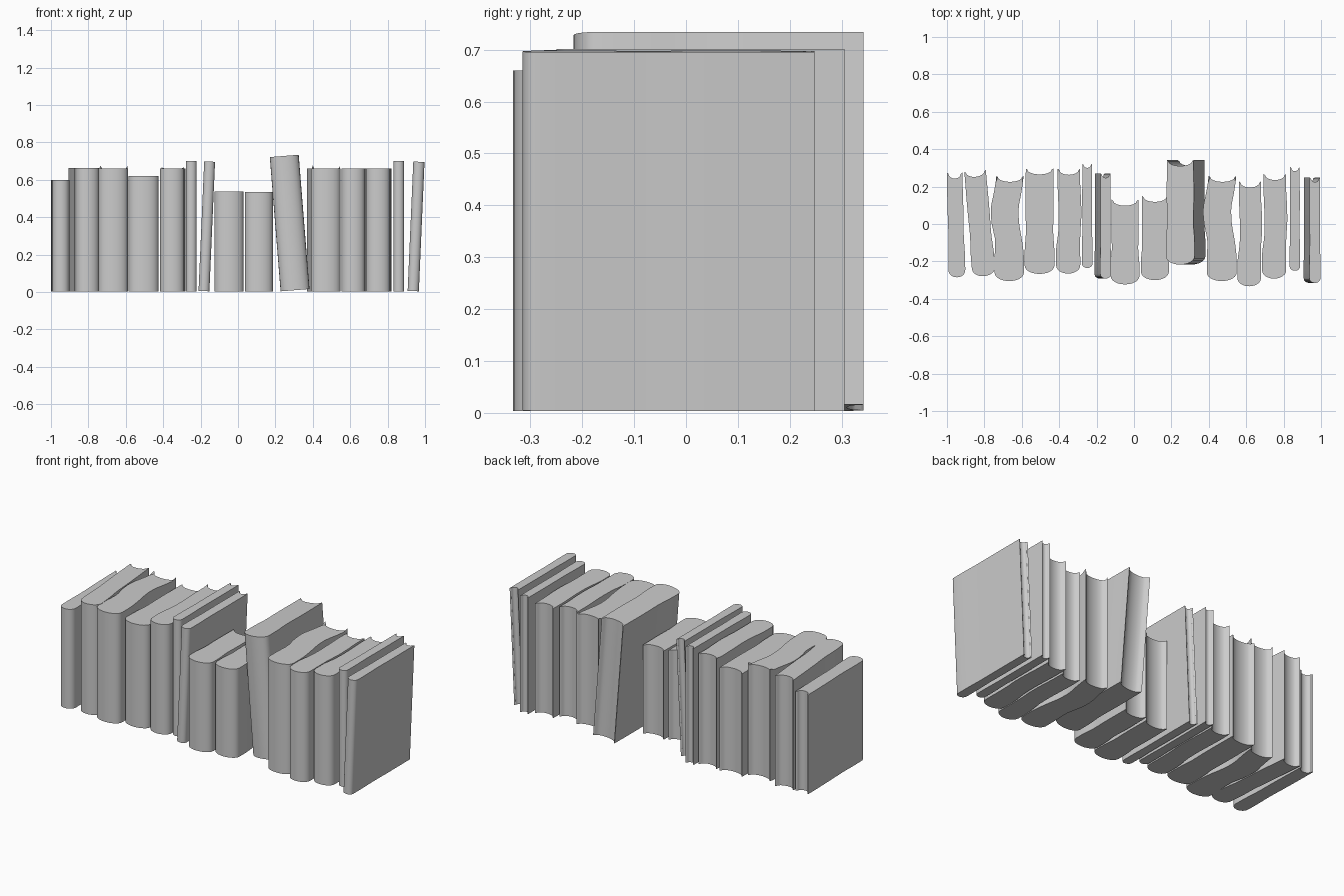
import bpy, bmesh
from math import sin, cos, pi, radians

if "Cube" in bpy.data.objects:
    bpy.data.objects.remove(bpy.data.objects["Cube"])


def catmull(pts, t):
    """Smooth interpolation through evenly spaced values, t in 0..1."""
    n = len(pts) - 1
    i = min(int(t * n), n - 1)
    f = t * n - i
    p0, p1, p2, p3 = (pts[max(0, min(n, i + k))] for k in (-1, 0, 1, 2))
    return 0.5 * (2 * p1 + (p2 - p0) * f + (2 * p0 - 5 * p1 + 4 * p2 - p3) * f * f
                  + (3 * p1 - p0 - 3 * p2 + p3) * f ** 3)


def outline(w, y0, y1, bend):
    """Plan of a book: round spine in front, hollow page edge behind."""
    hw = w / 2
    d = min(0.048, w * 0.45)
    ys = y0 + d
    # half width along the sides: full spine, pinched hinge, board, open edge
    width = [1, 0.99, 0.91, 0.93, 0.94, 0.93, 0.92]
    n = 14
    right, left = [], []
    for i in range(n + 1):
        t = i / n
        y = ys + (y1 - ys) * t
        c, h = catmull(bend, t), hw * catmull(width, t)
        right.append((c + h, y))
        left.append((c - h, y))
    spine = [(bend[0] - hw * cos(pi * i / 12), ys - d * sin(pi * i / 12) ** 0.9)
             for i in range(1, 12)]
    # page edge between two thin boards
    c, h = bend[-1], hw * width[-1]
    hi = h - min(0.008, h * 0.25)
    dip = min(0.026, w * 0.3)
    pages = [(c + hi * cos(pi * i / 8), y1 - 0.006 - dip * sin(pi * i / 8))
             for i in range(9)]
    corners = {len(spine) + n, len(spine) + n + len(pages) + 1}
    return spine + right + pages + left[::-1], corners


def book(name, x, w, h, y0, y1, bend=(0, 0, 0), lean=0, yaw=0, curl=0):
    pts, corners = outline(w, y0, y1, bend)
    bm = bmesh.new()
    low = [bm.verts.new((px, py, 0)) for px, py in pts]
    top = [bm.verts.new((px, py, h + (curl if i in corners else 0)))
           for i, (px, py) in enumerate(pts)]
    n = len(pts)
    for i in range(n):
        j = (i + 1) % n
        bm.faces.new((low[i], low[j], top[j], top[i]))
    bm.faces.new(low[::-1])
    bm.faces.new(top)
    bmesh.ops.triangulate(bm, faces=[f for f in bm.faces if len(f.verts) > 4])
    bmesh.ops.recalc_face_normals(bm, faces=bm.faces)
    me = bpy.data.meshes.new(name)
    bm.to_mesh(me)
    bm.free()
    ob = bpy.data.objects.new(name, me)
    bpy.context.collection.objects.link(ob)
    a = radians(lean)
    ob.location = (x, 0, 0.004 + abs(sin(a)) * w / 2)
    ob.rotation_euler = (0, a, radians(yaw))
    bpy.ops.object.select_all(action='DESELECT')
    ob.select_set(True)
    bpy.context.view_layer.objects.active = ob
    bpy.ops.object.shade_smooth_by_angle(angle=radians(35))


wavy = (0, 0, -0.004, -0.02, -0.024, -0.008, 0.004)
slight = (-0.004, -0.004, 0.002, 0.006, 0.004, 0, 0)

# left group
book("end_book_left", -0.953, 0.09, 0.595, -0.285, 0.275, (0.006, 0, -0.006))
book("angled_book", -0.825, 0.125, 0.66, -0.28, 0.285, yaw=5)
book("bent_book_left", -0.667, 0.158, 0.658, -0.305, 0.257, wavy, curl=0.014)
book("wide_book", -0.505, 0.16, 0.617, -0.267, 0.297)
book("medium_book_left", -0.348, 0.13, 0.658, -0.265, 0.295, slight, curl=0.005)
book("thin_book_left", -0.25, 0.057, 0.697, -0.235, 0.323)
book("thin_leaning_book_left", -0.182, 0.058, 0.693, -0.292, 0.27, lean=2.5)

# short pair in the middle
book("short_book_left", -0.048, 0.155, 0.534, -0.323, 0.13)
book("short_book_right", 0.112, 0.15, 0.531, -0.3, 0.15)

# right group
book("tall_leaning_book", 0.305, 0.155, 0.72, -0.217, 0.342, lean=-4.6)
book("bent_book_right", 0.469, 0.16, 0.658, -0.305, 0.257, wavy, curl=0.014)
book("medium_book_middle", 0.62, 0.127, 0.656, -0.333, 0.227, slight)
book("medium_book_right", 0.753, 0.13, 0.656, -0.292, 0.267, slight)
book("thin_book_right", 0.86, 0.056, 0.697, -0.25, 0.305)
book("thin_leaning_book_right", 0.937, 0.06, 0.692, -0.315, 0.248, lean=2.5)
